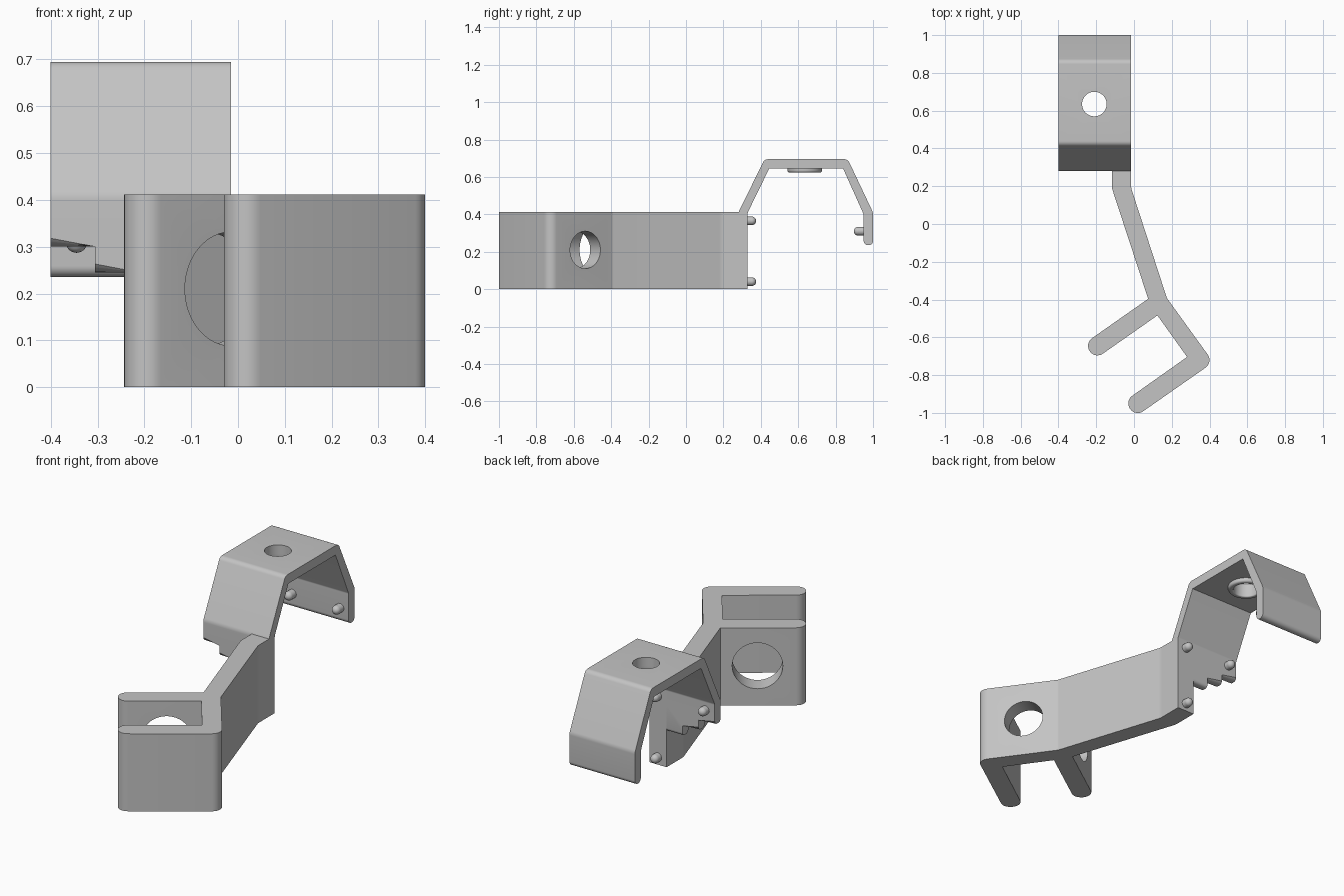
import bpy
import bmesh
from math import radians, cos, sin, pi
from mathutils import Matrix, Vector

default = bpy.data.objects.get("Cube")
if default:
    bpy.data.objects.remove(default, do_unlink=True)

grey = bpy.data.materials.new("light_grey")
grey.use_nodes = True
colour = (0.55, 0.55, 0.55, 1)
grey.diffuse_color = colour
grey.node_tree.nodes["Principled BSDF"].inputs["Base Color"].default_value = colour


def make_object(name, bm):
    bmesh.ops.recalc_face_normals(bm, faces=bm.faces)
    mesh = bpy.data.meshes.new(name)
    bm.to_mesh(mesh)
    bm.free()
    mesh.materials.append(grey)
    obj = bpy.data.objects.new(name, mesh)
    bpy.context.collection.objects.link(obj)
    return obj


def activate(obj):
    bpy.ops.object.select_all(action="DESELECT")
    obj.select_set(True)
    bpy.context.view_layer.objects.active = obj


def smooth(obj):
    activate(obj)
    bpy.ops.object.shade_smooth_by_angle(angle=radians(35))


def fillet(points, steps=8):
    """Round each (a, b, radius) corner of a closed outline."""
    out = []
    for i, (a, b, r) in enumerate(points):
        p = Vector((a, b))
        if r == 0:
            out.append(p)
            continue
        before = (Vector(points[i - 1][:2]) - p).normalized()
        after = (Vector(points[(i + 1) % len(points)][:2]) - p).normalized()
        half = before.angle(after) / 2
        centre = p + (before + after).normalized() * (r / sin(half))
        reach = r * cos(half) / sin(half)
        start, end = p + before * reach - centre, p + after * reach - centre
        for k in range(steps + 1):
            out.append(centre + start.slerp(end, k / steps).normalized() * r)
    return out


def prism(outline, place, low, high):
    """Extrude an outline; place maps (a, b, depth) to a 3D point."""
    bm = bmesh.new()
    face = bm.faces.new([bm.verts.new(place(p[0], p[1], low)) for p in outline])
    grown = bmesh.ops.extrude_face_region(bm, geom=[face])["geom"]
    move = Vector(place(0, 0, high)) - Vector(place(0, 0, low))
    bmesh.ops.translate(bm, verts=[v for v in grown if isinstance(v, bmesh.types.BMVert)], vec=move)
    return bm


def drill(obj, centre, direction, radius, depth):
    """Cut a round hole through obj."""
    bm = bmesh.new()
    turn = Vector(direction).to_track_quat("Z", "Y").to_matrix().to_4x4()
    bmesh.ops.create_cone(bm, cap_ends=True, segments=48, radius1=radius, radius2=radius,
                          depth=depth, matrix=Matrix.Translation(centre) @ turn)
    cutter = make_object("hole_cutter", bm)
    cutter.hide_render = True
    activate(obj)
    mod = obj.modifiers.new("hole", "BOOLEAN")
    mod.operation = "DIFFERENCE"
    mod.solver = "EXACT"
    mod.object = cutter
    bpy.ops.object.modifier_apply(modifier=mod.name)
    bpy.data.objects.remove(cutter, do_unlink=True)


# Forked arm: plan outline with two round-ended prongs, extruded upward
THETA = radians(35.2)
ALONG = Vector((cos(THETA), sin(THETA)))
SIDE = Vector((-sin(THETA), cos(THETA)))
R = 0.05


def corner(centre, along, side, radius=R * 0.98):
    p = Vector(centre) + ALONG * along * R + SIDE * side * R
    return (p.x, p.y, radius)


upper_tip, lower_tip, elbow = (-0.193, -0.645), (0.02, -0.95), (0.35, -0.72)
plan = [
    (-0.015, 0.33, 0), (-0.117, 0.33, 0), (-0.117, 0.19, 0.08), (0.075, -0.396, 0),
    corner(upper_tip, -1, 1), corner(upper_tip, -1, -1),
    (0.124, -0.484, 0), (0.281, -0.704, 0),
    corner(lower_tip, -1, 1), corner(lower_tip, -1, -1),
    corner(elbow, 1, -1), (0.174, -0.392, 0.03), (-0.015, 0.19, 0.08),
]
ARM_TOP = 0.412
arm = make_object("forked_arm", prism(fillet(plan), lambda a, b, d: (a, b, d), 0, ARM_TOP))
drill(arm, (-0.042, -0.54, 0.21), (*SIDE, 0), 0.122, 0.2)
drill(arm, (0.238, -0.568, 0.21), (*ALONG, 0), 0.1, 0.18)
smooth(arm)

# Bent clip: side profile extruded across its width
LEFT, RIGHT = -0.4, -0.015
profile = [
    (0.28, 0.33, 0), (0.28, 0.41, 0.05), (0.42, 0.695, 0.03), (0.865, 0.695, 0.03),
    (1.0, 0.41, 0.05), (1.0, 0.235, 0.024), (0.95, 0.235, 0.024), (0.95, 0.4, 0.02),
    (0.84, 0.645, 0), (0.445, 0.645, 0), (0.33, 0.41, 0.02), (0.33, 0.33, 0),
]
clip = make_object("bent_clip", prism(fillet(profile), lambda a, b, d: (d, a, b), LEFT, RIGHT))
HOLE = Vector((-0.21, 0.635))
drill(clip, (*HOLE, 0.67), (0, 0, 1), 0.065, 0.2)
smooth(clip)

# Stepped plate joining clip and arm, with rounded lower edges
stairs = [(-0.115, 0.33), (LEFT, 0.33)]
for i in range(3):
    height = 0.3 - 0.055 * i
    stairs += [(LEFT + 0.095 * i, height), (LEFT + 0.095 * (i + 1), height)]
bm = prism(stairs, lambda a, b, d: (a, d, b), 0.28, 0.33)
lower = [e for e in bm.edges
         if abs(e.verts[0].co.z - e.verts[1].co.z) < 0.001
         and abs(e.verts[0].co.y - e.verts[1].co.y) < 0.001
         and e.verts[0].co.z < 0.31]
bmesh.ops.bevel(bm, geom=lower, offset=0.018, segments=4, profile=0.5, affect="EDGES")
smooth(make_object("stepped_plate", bm))

# Rounded collar under the clip hole
section = fillet([(0.065, 0.65, 0), (0.065, 0.623, 0.006), (0.092, 0.623, 0.012), (0.092, 0.65, 0)], 5)
bm = bmesh.new()
ring = [bm.verts.new((HOLE.x + p.x, HOLE.y, p.y)) for p in section]
edges = [bm.edges.new((ring[i - 1], ring[i])) for i in range(len(ring))]
bmesh.ops.spin(bm, geom=ring + edges, cent=(*HOLE, 0), axis=(0, 0, 1), angle=2 * pi, steps=48)
bmesh.ops.remove_doubles(bm, verts=bm.verts, dist=0.0005)
smooth(make_object("hole_collar", bm))


# Domed locating pegs on the two facing walls
def peg(name, x, z, wall, reach):
    tip = wall + reach
    bm = bmesh.new()
    bmesh.ops.create_uvsphere(bm, u_segments=20, v_segments=12, radius=0.023,
                              matrix=Matrix.Translation((x, tip, z)))
    bmesh.ops.create_cone(bm, cap_ends=False, segments=20, radius1=0.023, radius2=0.023,
                          depth=abs(reach) + 0.01,
                          matrix=Matrix.Translation((x, (wall + tip) / 2 - reach * 0.2, z))
                          @ Matrix.Rotation(pi / 2, 4, "X"))
    smooth(make_object(name, bm))


for label, x in (("left", -0.065), ("right", -0.345)):
    peg("plate_peg_" + label, x, 0.365, 0.33, 0.022)
    peg("far_wall_peg_" + label, x, 0.31, 0.95, -0.03)
peg("plate_peg_lower", -0.065, 0.04, 0.33, 0.022)
